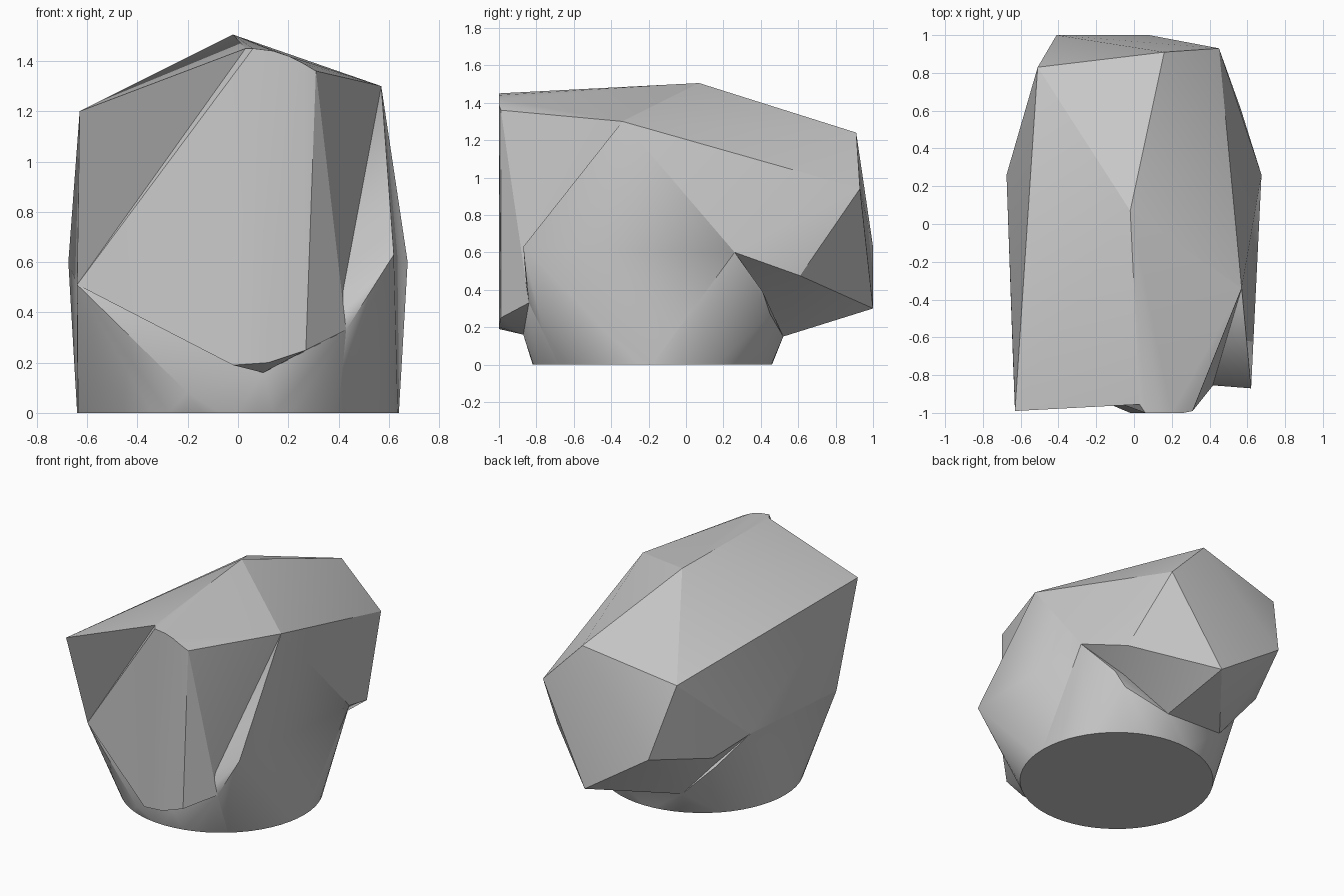
import bpy, bmesh, math
from mathutils import Vector

cube = bpy.data.objects.get("Cube")
if cube:
    bpy.data.objects.remove(cube, do_unlink=True)

stone = bpy.data.materials.new("stone_grey")
stone.use_nodes = True
grey = (0.58, 0.58, 0.58, 1)
stone.diffuse_color = grey
stone.node_tree.nodes["Principled BSDF"].inputs["Base Color"].default_value = grey

# Corner points of the boulder
top = dict(
    left_horn=(-.63, -.99, 1.2), brow=(.03, -.955, 1.45),
    brow_end=(.31, -.99, 1.36), shoulder=(.57, -.34, 1.3),
    peak=(-.02, .07, 1.505))
back = dict(
    back_top=(.16, .91, 1.24), back_right=(.45, .93, .94),
    back_left=(-.51, .83, 1.11), rear_left=(-.41, 1, .63),
    rear_tip=(.08, 1, .3), hip_right=(.565, .61, .475),
    hip_left=(-.59, .55, .52))
middle = dict(
    side_left=(-.675, .26, .6), side_right=(.675, .26, .6),
    cheek=(.62, -.87, .63), notch=(.43, -.84, .33),
    left_crease=(-.64, -.74, .51))
under = dict(
    lip=(-.02, -1, .19), lip_mid=(.12, -1, .2), lip_end=(.27, -.99, .25),
    throat=(.1, -.87, .16), toe=(-.2, -.83, .08),
    tuck_right=(.14, .52, .15), tuck_left=(-.32, .5, .18),
    fold_right=(.51, .41, .39), fold_low=(.45, .45, .27),
    fold_left=(-.52, .41, .39))
corner = {**top, **back, **middle, **under}

# Round footprint and the gently curved brow edge
SIDES = 56
foot = [(.64 * math.cos(math.tau * i / SIDES),
         .64 * math.sin(math.tau * i / SIDES) - .18, 0) for i in range(SIDES)]
brow_arc = [(.06, -1, 1.45), (.14, -1, 1.44), (.2, -1, 1.42), (.26, -1, 1.39)]


def rock(name, names, extra=()):
    """Facet a chunk of stone around the named corners."""
    bm = bmesh.new()
    for co in [corner[n] for n in names.split()] + list(extra):
        bm.verts.new(Vector(co))
    result = bmesh.ops.convex_hull(bm, input=bm.verts[:])
    spare = {g for key in ("geom_interior", "geom_unused") for g in result[key]
             if isinstance(g, bmesh.types.BMVert)}
    bmesh.ops.delete(bm, geom=list(spare), context="VERTS")
    bmesh.ops.dissolve_limit(bm, angle_limit=math.radians(1),
                             verts=bm.verts[:], edges=bm.edges[:])
    bmesh.ops.recalc_face_normals(bm, faces=bm.faces[:])
    mesh = bpy.data.meshes.new(name)
    bm.to_mesh(mesh)
    bm.free()
    mesh.materials.append(stone)
    obj = bpy.data.objects.new(name, mesh)
    bpy.context.collection.objects.link(obj)
    bpy.ops.object.select_all(action="DESELECT")
    obj.select_set(True)
    bpy.context.view_layer.objects.active = obj
    bpy.ops.object.shade_smooth_by_angle(angle=math.radians(25))
    return obj


# Foot of the boulder, flaring up to the widest points
rock("boulder_foot", "side_left side_right left_crease notch throat toe "
     "tuck_right tuck_left fold_right fold_low fold_left", foot)

# Upright front face with its overhanging lip
rock("boulder_front", "brow brow_end shoulder peak left_crease lip lip_mid "
     "lip_end throat notch side_left side_right", brow_arc)

# Overhanging rear mass
rock("boulder_rear", "peak shoulder side_left side_right back_top back_right "
     "back_left rear_left rear_tip hip_right hip_left tuck_right tuck_left")

# Sloping slab on the left of the front
rock("left_slab", "left_horn brow peak back_top back_left rear_left "
     "left_crease side_left hip_left")

# Bulge beside the front face
rock("cheek_bulge", "shoulder cheek notch side_right", foot)
